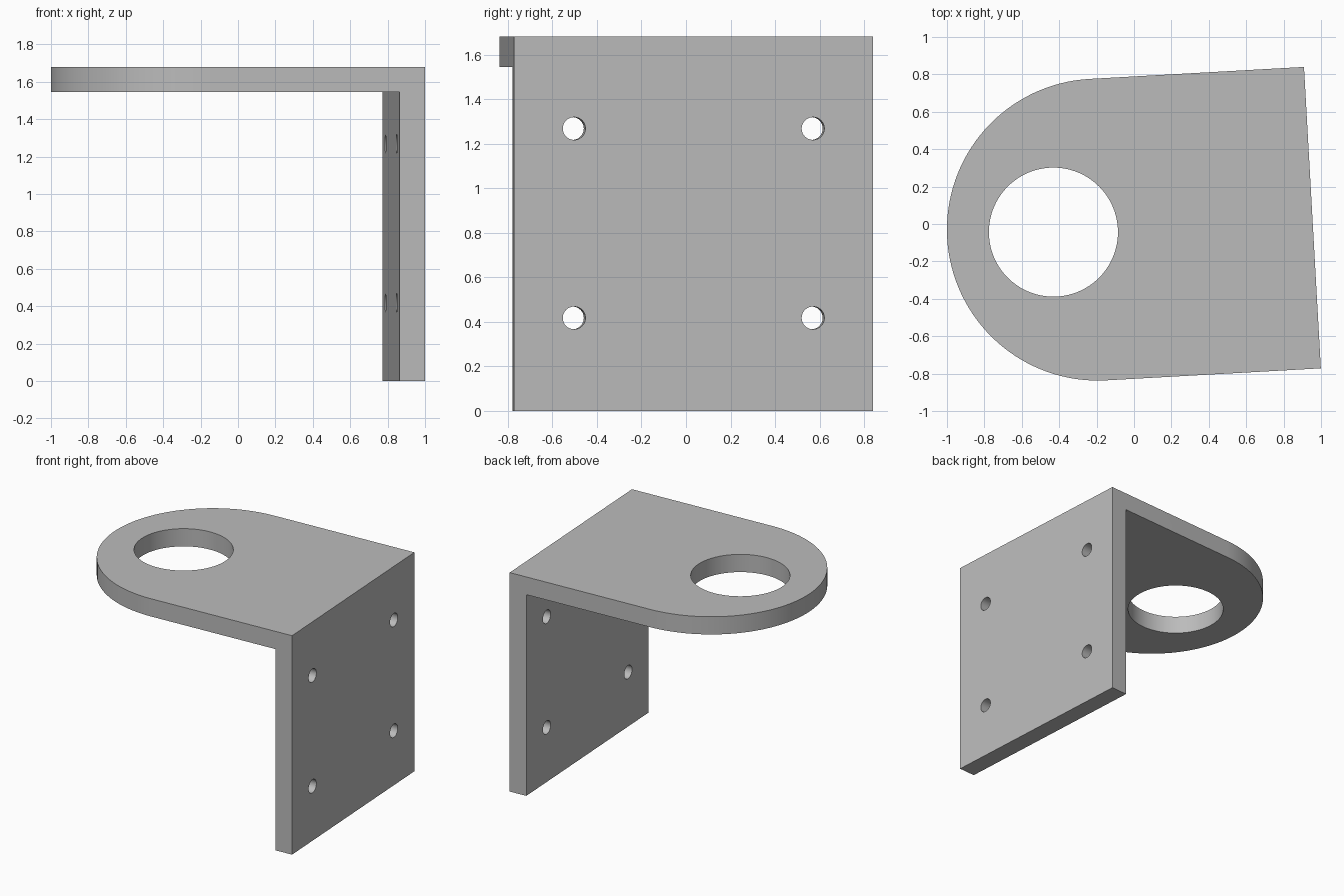
import bpy
import bmesh
from math import cos, sin, pi, radians
from mathutils import Matrix, Vector

default = bpy.data.objects.get("Cube")
if default:
    bpy.data.objects.remove(default, do_unlink=True)

HEIGHT = 1.68        # overall height
THICK = 0.136        # thickness of both plates
HALF = 0.807         # half width, also the radius of the rounded end
ARC_X = -1.149       # centre of the rounded end, measured from the outer face
HOLE_X = -1.387      # centre of the large hole
# Bracket is turned slightly about z; its local origin is on the outer face
PLACE = Matrix.Translation((0.954, 0.034, 0)) @ Matrix.Rotation(radians(3.2), 4, 'Z')

grey = bpy.data.materials.new("light_grey")
grey.use_nodes = True
grey.diffuse_color = (0.5, 0.5, 0.5, 1)
grey.node_tree.nodes["Principled BSDF"].inputs["Base Color"].default_value = (0.5, 0.5, 0.5, 1)


def make_object(name, bm):
    bmesh.ops.recalc_face_normals(bm, faces=bm.faces)
    mesh = bpy.data.meshes.new(name)
    bm.to_mesh(mesh)
    bm.free()
    mesh.materials.append(grey)
    obj = bpy.data.objects.new(name, mesh)
    bpy.context.collection.objects.link(obj)
    return obj


def prism(name, outline, height):
    bm = bmesh.new()
    base = bm.faces.new([bm.verts.new((x, y, 0)) for x, y in outline])
    top = bmesh.ops.extrude_face_region(bm, geom=[base])
    verts = [v for v in top["geom"] if isinstance(v, bmesh.types.BMVert)]
    bmesh.ops.translate(bm, verts=verts, vec=(0, 0, height))
    return make_object(name, bm)


def cylinder(name, radius, depth, centre, axis, segments):
    bm = bmesh.new()
    turn = Vector((0, 0, 1)).rotation_difference(Vector(axis)).to_matrix().to_4x4()
    bmesh.ops.create_cone(bm, cap_ends=True, segments=segments, radius1=radius,
                          radius2=radius, depth=depth,
                          matrix=Matrix.Translation(centre) @ turn)
    return make_object(name, bm)


def box(name, size, centre):
    bm = bmesh.new()
    bmesh.ops.create_cube(bm, size=1, matrix=Matrix.Translation(centre) @ Matrix.Diagonal((*size, 1)))
    return make_object(name, bm)


# Full-height body: square outer side, rounded inner end
steps = 64
outline = [(0, -HALF), (0, HALF)]
for i in range(steps + 1):
    a = pi / 2 + pi * i / steps
    outline.append((ARC_X + HALF * cos(a), HALF * sin(a)))
bracket = prism("angle_bracket", outline, HEIGHT)

# Space below the top plate, the large hole and the four bolt holes
clear_z = HEIGHT - THICK
cutters = [
    box("underside_cutter", (3, 3, 2 * clear_z), (-THICK - 1.5, 0, 0)),
    cylinder("large_hole_cutter", 0.345, 1, (HOLE_X, 0, HEIGHT), (0, 0, 1), 96),
]
for y in (-0.537, 0.537):
    for z in (0.418, 1.268):
        cutters.append(cylinder("bolt_hole_cutter", 0.051, 0.6, (0, y, z), (1, 0, 0), 48))

bpy.context.view_layer.objects.active = bracket
for cutter in cutters:
    cut = bracket.modifiers.new(cutter.name, 'BOOLEAN')
    cut.operation = 'DIFFERENCE'
    cut.solver = 'EXACT'
    cut.object = cutter
    cutter.hide_render = True
    bpy.ops.object.modifier_apply(modifier=cut.name)
for cutter in cutters:
    bpy.data.objects.remove(cutter, do_unlink=True)

bracket.data.transform(PLACE)

# Smooth the curved walls and keep the corners sharp
bpy.ops.object.select_all(action='DESELECT')
bracket.select_set(True)
bpy.ops.object.shade_smooth_by_angle(angle=radians(30))
